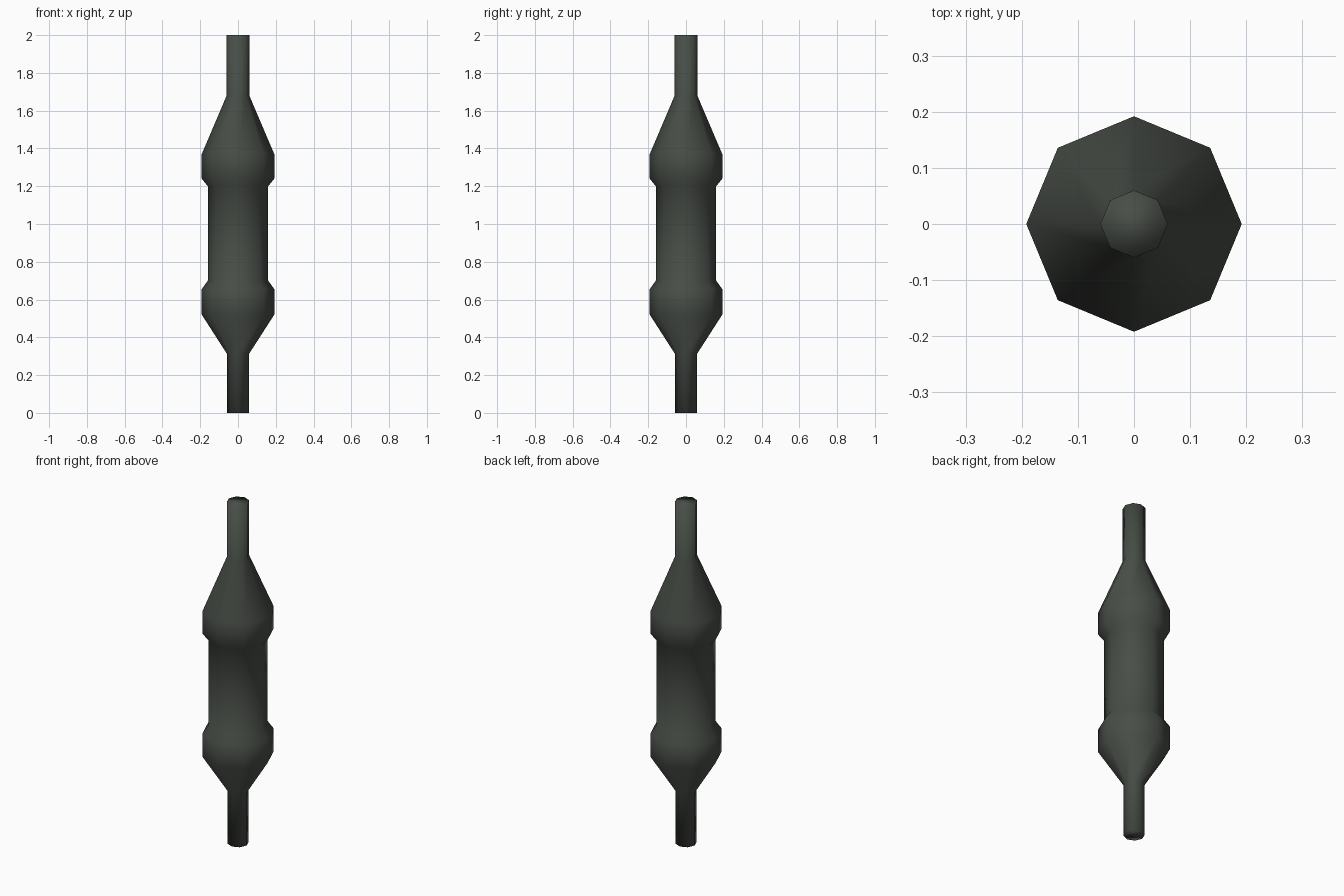
import bpy, bmesh, math

if "Cube" in bpy.data.objects:
    bpy.data.objects.remove(bpy.data.objects["Cube"])

SIDES = 8
# (radius, height) outline from bottom to top
PROFILE = [(0.057, 0.0), (0.057, 0.31), (0.192, 0.52), (0.192, 0.655),
           (0.16, 0.70), (0.16, 1.20), (0.192, 1.24), (0.192, 1.37),
           (0.06, 1.68), (0.06, 2.0)]

mat = bpy.data.materials.new("dark grey green")
mat.diffuse_color = (0.065, 0.075, 0.063, 1)
mat.use_nodes = True
mat.node_tree.nodes["Principled BSDF"].inputs["Base Color"].default_value = mat.diffuse_color

# Eight-sided turned body with a rod at both ends
bm = bmesh.new()
rings = []
for r, z in PROFILE:
    rings.append([bm.verts.new((r * math.cos(math.tau * i / SIDES),
                                r * math.sin(math.tau * i / SIDES), z))
                  for i in range(SIDES)])
for a, b in zip(rings, rings[1:]):
    for i in range(SIDES):
        j = (i + 1) % SIDES
        bm.faces.new((a[i], a[j], b[j], b[i]))

# End caps
bm.faces.new(rings[0][::-1])
bm.faces.new(rings[-1])
for f in bm.faces:
    f.smooth = True

mesh = bpy.data.meshes.new("spindle_body")
bm.to_mesh(mesh)
bm.free()
mesh.materials.append(mat)
obj = bpy.data.objects.new("spindle_body", mesh)
bpy.context.collection.objects.link(obj)
